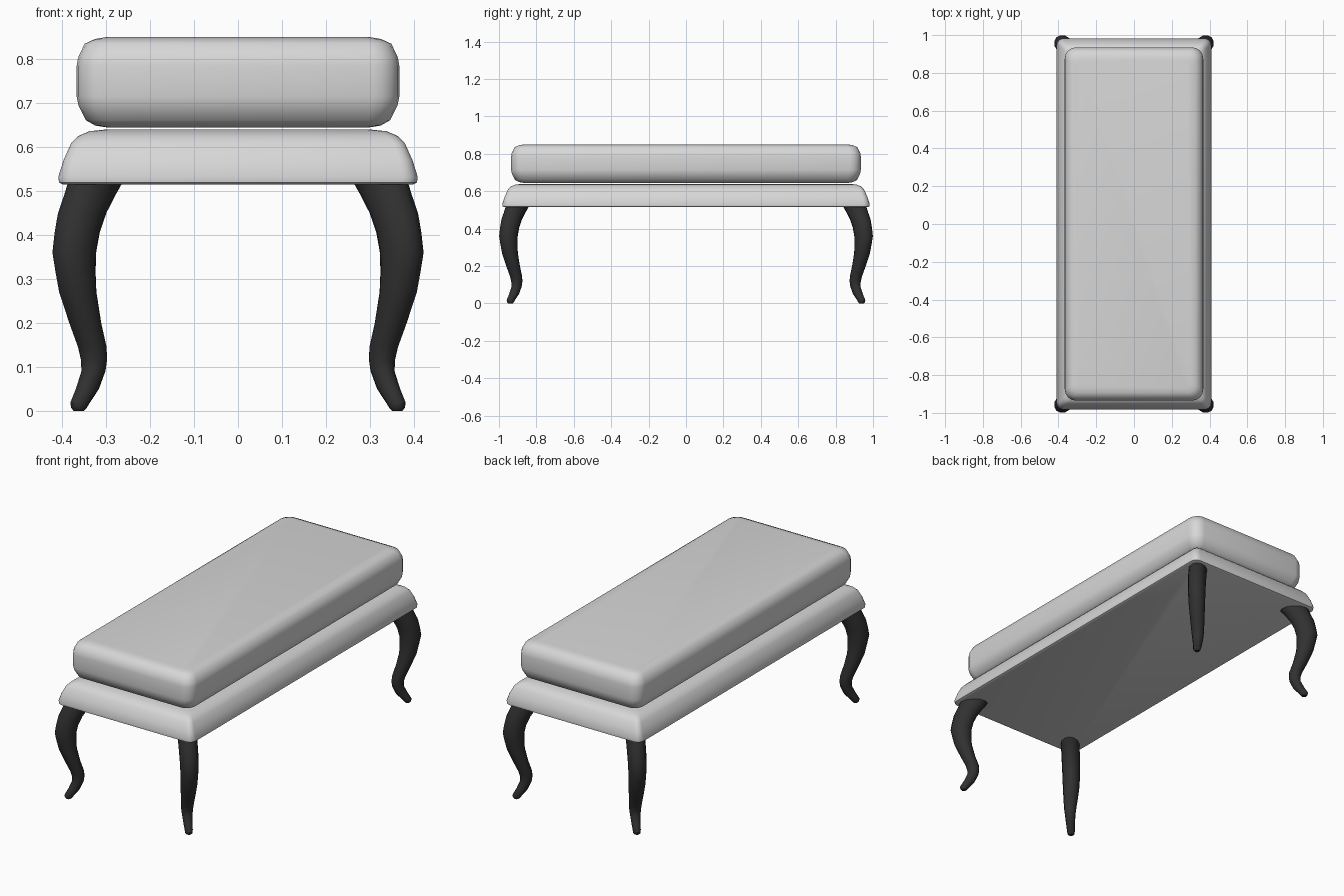
import bpy, bmesh, math

if "Cube" in bpy.data.objects:
    bpy.data.objects.remove(bpy.data.objects["Cube"])


def material(name, rgb):
    m = bpy.data.materials.new(name)
    m.diffuse_color = (*rgb, 1)
    m.use_nodes = True
    m.node_tree.nodes["Principled BSDF"].inputs["Base Color"].default_value = m.diffuse_color
    return m


fabric = material("light grey fabric", (0.68, 0.68, 0.68))
dark_wood = material("dark wood", (0.03, 0.03, 0.03))


def loft(name, rings, mat, flip=False):
    """Skin a stack of equal-length rings and cap both ends."""
    bm = bmesh.new()
    loops = [[bm.verts.new(p) for p in ring] for ring in rings]
    n = len(loops[0])
    for a, b in zip(loops, loops[1:]):
        for i in range(n):
            j = (i + 1) % n
            bm.faces.new((a[i], a[j], b[j], b[i]))
    bm.faces.new(loops[0][::-1])
    bm.faces.new(loops[-1])
    bmesh.ops.recalc_face_normals(bm, faces=bm.faces[:])
    me = bpy.data.meshes.new(name)
    bm.to_mesh(me)
    bm.free()
    me.materials.append(mat)
    ob = bpy.data.objects.new(name, me)
    bpy.context.collection.objects.link(ob)
    bpy.ops.object.select_all(action='DESELECT')
    ob.select_set(True)
    bpy.context.view_layer.objects.active = ob
    bpy.ops.object.shade_smooth_by_angle(angle=math.radians(42))
    return ob


def rounded_rect(z, hx, hy, r, seg=4):
    pts = []
    for k, (sx, sy) in enumerate(((1, 1), (-1, 1), (-1, -1), (1, -1))):
        for i in range(seg + 1):
            a = math.pi / 2 * (k + i / seg)
            pts.append((sx * (hx - r) + r * math.cos(a),
                        sy * (hy - r) + r * math.sin(a), z))
    return pts


def pad(name, profile, extra_y, radius):
    """Rounded upholstered block from a (z, half width) side profile."""
    widest = max(hx for _, hx in profile)
    rings = [rounded_rect(z, hx, hx + extra_y, max(0.025, radius - (widest - hx) * 0.5))
             for z, hx in profile]
    return loft(name, rings, fabric)


# Seat cushion
pad("seat_cushion", [(0.645, 0.30), (0.649, 0.325), (0.661, 0.346), (0.695, 0.363),
                     (0.715, 0.367), (0.785, 0.367), (0.803, 0.364), (0.835, 0.349),
                     (0.846, 0.325), (0.85, 0.30)], 0.568, 0.06)

# Sloped upholstered base
pad("seat_base", [(0.515, 0.398), (0.519, 0.407), (0.532, 0.409), (0.57, 0.397),
                  (0.608, 0.380), (0.625, 0.364), (0.636, 0.338), (0.64, 0.30)], 0.573, 0.035)

# Cabriole legs: (z, inner x, outer x, radius across the diagonal)
LEG = [(0.0, 0.350, 0.374, 0.012), (0.006, 0.344, 0.380, 0.018), (0.018, 0.337, 0.382, 0.020),
       (0.05, 0.316, 0.369, 0.023), (0.09, 0.301, 0.357, 0.027), (0.115, 0.297, 0.358, 0.030),
       (0.145, 0.298, 0.365, 0.033), (0.20, 0.310, 0.385, 0.037), (0.27, 0.321, 0.408, 0.042),
       (0.315, 0.323, 0.416, 0.044), (0.36, 0.322, 0.423, 0.046), (0.405, 0.314, 0.418, 0.047),
       (0.45, 0.299, 0.410, 0.048), (0.49, 0.279, 0.396, 0.048), (0.522, 0.261, 0.386, 0.048)]


def leg(name, sx, sy):
    rings = []
    for z, x0, x1, b in LEG:
        c, h = (x0 + x1) / 2, (x1 - x0) / 2
        a = math.sqrt(max(2 * h * h - b * b, b * b * 0.5))
        ring = []
        for i in range(12):
            t = math.tau * i / 12
            u, v = a * math.cos(t) * math.sqrt(0.5), b * math.sin(t) * math.sqrt(0.5)
            ring.append((sx * (c + u - v), sy * (c + 0.577 + u + v), z))
        rings.append(ring)
    loft(name, rings, dark_wood)


for sy, end in ((-1, "front"), (1, "back")):
    for sx, side in ((-1, "left"), (1, "right")):
        leg(f"{end}_{side}_leg", sx, sy)
